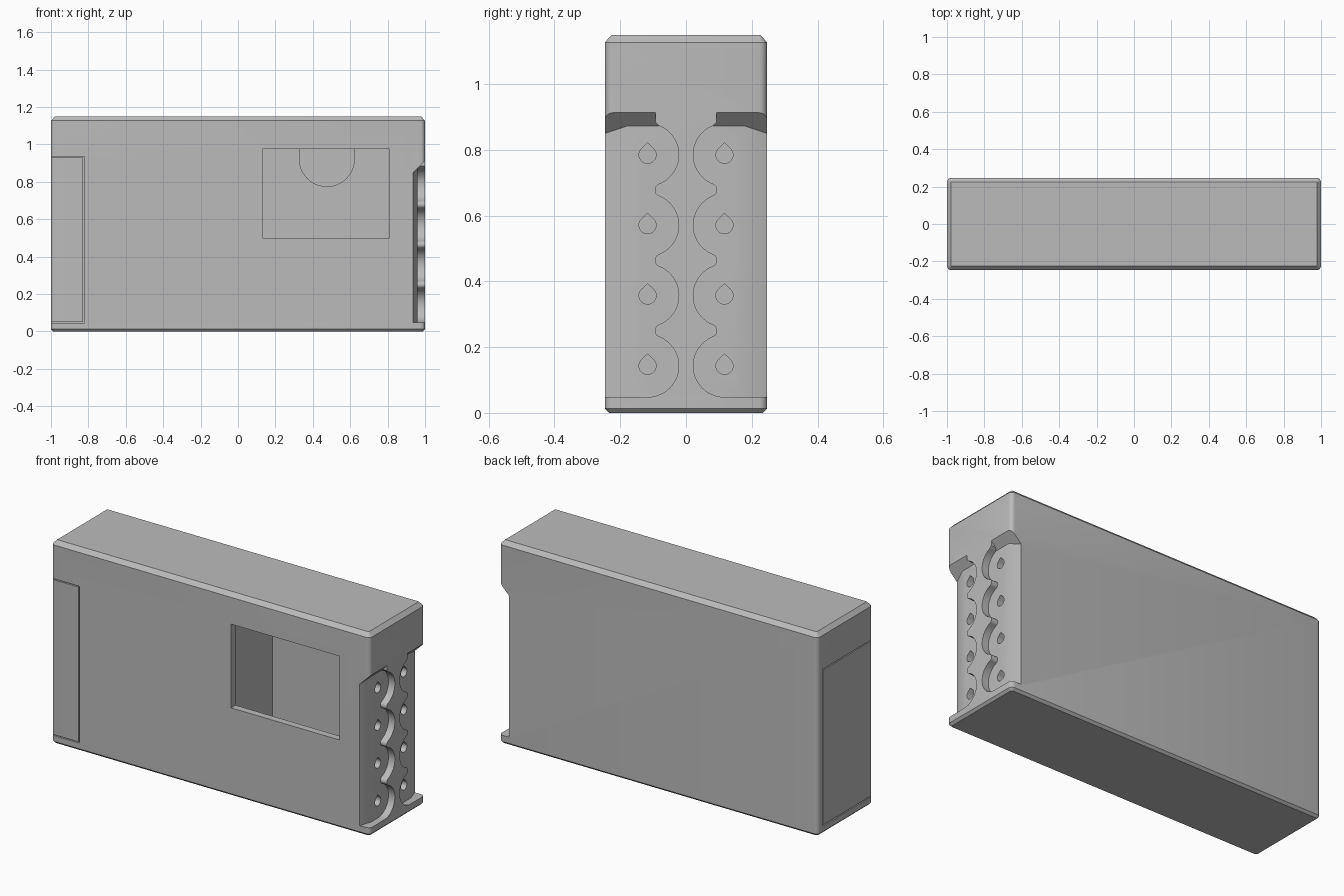
import bpy, bmesh, math
from mathutils import Vector

if "Cube" in bpy.data.objects:
    bpy.data.objects.remove(bpy.data.objects["Cube"])

HX, HY, H, R = 1.0, 0.247, 1.15, 0.024

grey = bpy.data.materials.new("light grey plastic")
grey.diffuse_color = (0.5, 0.5, 0.5, 1)
grey.use_nodes = True
grey.node_tree.nodes["Principled BSDF"].inputs["Base Color"].default_value = grey.diffuse_color


def loft(name, rings):
    """Closed solid through a list of equally long point rings."""
    bm = bmesh.new()
    vs = [[bm.verts.new(p) for p in ring] for ring in rings]
    n = len(vs[0])
    for a, b in zip(vs, vs[1:]):
        for i in range(n):
            j = (i + 1) % n
            bm.faces.new((a[i], a[j], b[j], b[i]))
    bm.faces.new(vs[0])
    bm.faces.new(vs[-1])
    bmesh.ops.recalc_face_normals(bm, faces=bm.faces)
    me = bpy.data.meshes.new(name)
    bm.to_mesh(me)
    bm.free()
    ob = bpy.data.objects.new(name, me)
    bpy.context.collection.objects.link(ob)
    me.materials.append(grey)
    return ob


def box(name, x0, x1, y0, y1, z0, z1):
    return loft(name, [[(x0, y0, z), (x1, y0, z), (x1, y1, z), (x0, y1, z)] for z in (z0, z1)])


def boolean(ob, cutter, op='DIFFERENCE'):
    m = ob.modifiers.new("cut", 'BOOLEAN')
    m.operation, m.object, m.solver = op, cutter, 'EXACT'
    bpy.context.view_layer.objects.active = ob
    bpy.ops.object.modifier_apply(modifier=m.name)
    bpy.data.objects.remove(cutter)


def shell(name):
    """Case block: rounded upright edges, chamfered top and bottom."""
    rings = []
    for z, inset in ((0, 0.013), (0.013, 0), (H - 0.023, 0), (H, 0.022)):
        ring = []
        for k, (sx, sy) in enumerate(((1, 1), (-1, 1), (-1, -1), (1, -1))):
            for i in range(6):
                a = math.radians(90 * k + 18 * i)
                ring.append((sx * (HX - R) + (R - inset) * math.cos(a),
                             sy * (HY - R) + (R - inset) * math.sin(a), z))
        rings.append(ring)
    return loft(name, rings)


def arc(cy, cz, r, a0, a1, n, sign):
    out = []
    for i in range(n + 1):
        t = math.radians(a0 + (a1 - a0) * i / n)
        out.append((cy + sign * r * math.cos(t), cz + r * math.sin(t)))
    return out


case = shell("case")

# window and the hollow behind it
boolean(case, box("hollow", 0.08, 0.86, -0.207, 0.195, 0.05, 1.09))
boolean(case, box("window", 0.13, 0.81, -0.3, -0.1, 0.5, 0.975))

# thumb notch in the back wall of the hollow
notch = [(0.475 + 0.147 * math.cos(math.radians(a)), 0.922 + 0.147 * math.sin(math.radians(a)))
         for a in range(180, 361, 9)] + [(0.622, 1.05), (0.328, 1.05)]
boolean(case, loft("notch", [[(x, y, z) for x, z in notch] for y in (0.15, 0.205)]))

# slot for the end door
boolean(case, box("door_slot", -1.1, -0.822, -0.3, 0.205, 0.045, 0.935))

# scalloped corner recesses with teardrop holes on the right end
levels = [0.143 + 0.214 * i for i in range(4)]
outline = []
for i, z in enumerate(levels):
    outline += arc(0.117, z, 0.095, -90 if i == 0 else -68.6, 68.6, 18, -1)
    if i < 3:
        outline += arc(0.075, z + 0.107, 0.02, -68.6, 68.6, 8, 1)[1:-1]
outline += [(0.093, 0.885), (0.093, 1.05), (0.3, 1.05), (0.3, 0.048)]
teardrop = [(0.026 * math.cos(math.radians(a)), 0.026 * math.sin(math.radians(a)))
            for a in range(135, 406, 15)] + [(0, 0.036)]

for s in (-1, 1):
    recess = loft("recess", [[(x, s * y, z) for y, z in outline] for x in (0.85, 1.15)])
    # sloped roof and tapered outer floor limit the recess depth
    sections = []
    for y, xf in ((0, 0.96), (0.178, 0.96), (0.32, 0.912)):
        sections.append([(xf, s * y, 0.04), (1.1, s * y, 0.04),
                         (1.1, s * y, 1.013), (xf, s * y, xf - 0.087)])
    boolean(recess, loft("depth", sections), 'INTERSECT')
    boolean(case, recess)
    for z in levels:
        boolean(case, loft("hole", [[(x, s * 0.117 + a, z + b) for a, b in teardrop]
                                    for x in (0.905, 1.05)]))

# end door filling the slot with a fine gap
door = shell("end_door")
boolean(door, box("door_trim", -1.1, -0.828, -0.3, 0.199, 0.051, 0.929), 'INTERSECT')

for ob in (case, door):
    bpy.ops.object.select_all(action='DESELECT')
    ob.select_set(True)
    bpy.context.view_layer.objects.active = ob
    bpy.ops.object.shade_smooth_by_angle(angle=math.radians(25))
